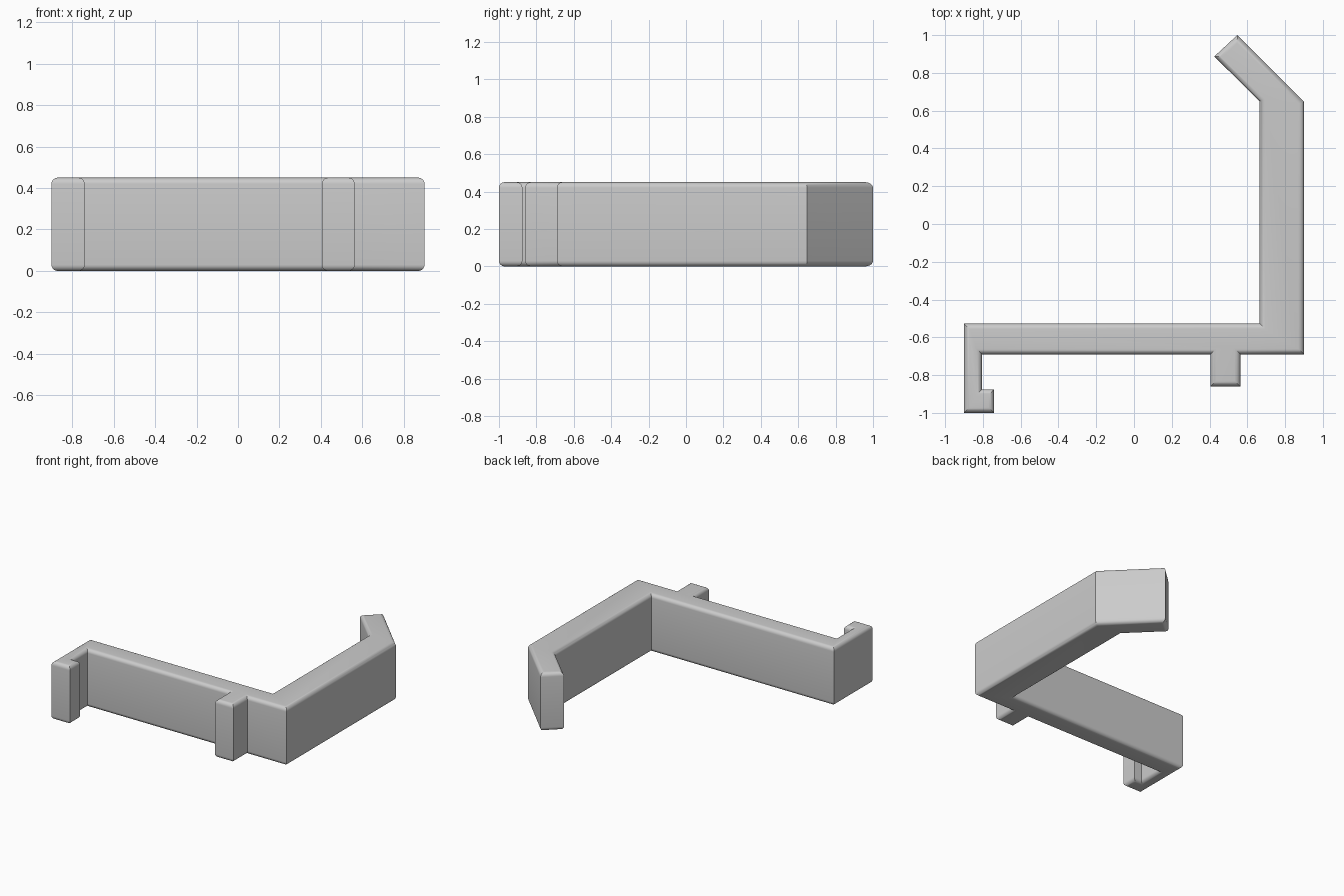
import bpy
import bmesh
import math

cube = bpy.data.objects.get("Cube")
if cube:
    bpy.data.objects.remove(cube, do_unlink=True)

HEIGHT = 0.45
ROUNDING = 0.03

# Plain grey plastic
grey = bpy.data.materials.new("plain grey")
grey.use_nodes = True
colour = (0.6, 0.6, 0.6, 1)
grey.diffuse_color = colour
grey.node_tree.nodes["Principled BSDF"].inputs["Base Color"].default_value = colour

# Plan outline, walked clockwise part by part
angled_tip = [(0.425, 0.887), (0.547, 1.0)]
long_arm_outside = [(0.9, 0.647), (0.9, -0.69)]
stub = [(0.563, -0.69), (0.563, -0.86), (0.405, -0.86), (0.405, -0.69)]
hook = [(-0.805, -0.69), (-0.805, -0.875), (-0.74, -0.875), (-0.74, -1), (-0.9, -1)]
inside = [(-0.9, -0.527), (0.665, -0.527), (0.665, 0.65)]
outline = angled_tip + long_arm_outside + stub + hook + inside

# Extrude the outline upwards
bm = bmesh.new()
base = bm.faces.new([bm.verts.new((x, y, 0)) for x, y in outline])
extruded = bmesh.ops.extrude_face_region(bm, geom=[base], use_keep_orig=True)
top = [v for v in extruded["geom"] if isinstance(v, bmesh.types.BMVert)]
bmesh.ops.translate(bm, verts=top, vec=(0, 0, HEIGHT))
bmesh.ops.recalc_face_normals(bm, faces=bm.faces)

# Round the top and bottom rims, leaving the upright corners sharp
rims = [e for e in bm.edges if abs(e.verts[0].co.z - e.verts[1].co.z) < 0.001]
bmesh.ops.bevel(bm, geom=rims, offset=ROUNDING, offset_type='OFFSET',
                segments=6, profile=0.5, affect='EDGES')
bmesh.ops.recalc_face_normals(bm, faces=bm.faces)

mesh = bpy.data.meshes.new("hooked_bracket")
bm.to_mesh(mesh)
bm.free()
mesh.materials.append(grey)
bracket = bpy.data.objects.new("hooked_bracket", mesh)
bpy.context.collection.objects.link(bracket)

# Smooth the rounded rims only
bpy.ops.object.select_all(action='DESELECT')
bracket.select_set(True)
bpy.context.view_layer.objects.active = bracket
bpy.ops.object.shade_smooth_by_angle(angle=math.radians(30))
